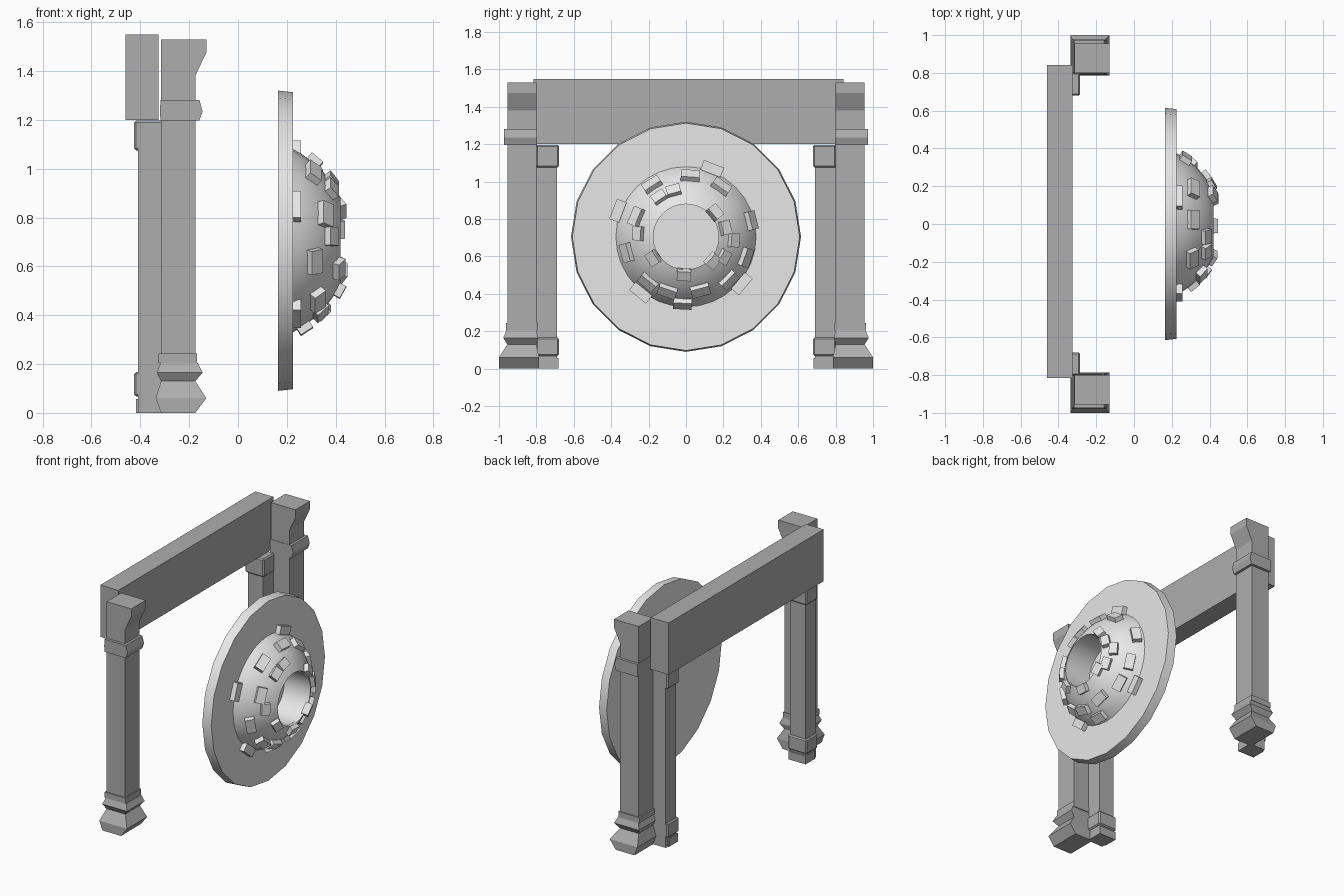
import bpy, bmesh, math
from mathutils import Vector, Matrix

if "Cube" in bpy.data.objects:
    bpy.data.objects.remove(bpy.data.objects["Cube"])


def material(name, v):
    m = bpy.data.materials.new(name)
    m.diffuse_color = (v, v, v, 1)
    m.use_nodes = True
    m.node_tree.nodes["Principled BSDF"].inputs["Base Color"].default_value = m.diffuse_color
    return m


dark_stone = material("dark stone", 0.42)
light_stone = material("light stone", 0.8)


def finish(bm, name, mat, smooth=False):
    bmesh.ops.recalc_face_normals(bm, faces=bm.faces)
    me = bpy.data.meshes.new(name)
    bm.to_mesh(me)
    bm.free()
    me.materials.append(mat)
    if smooth:
        me.shade_smooth()
        me.set_sharp_from_angle(angle=math.radians(35))
    ob = bpy.data.objects.new(name, me)
    bpy.context.collection.objects.link(ob)
    return ob


def loft(name, levels, side=1, bevel=0):
    """Stack rectangles (z, x0, x1, y0, y1) into one closed solid."""
    bm = bmesh.new()
    rings = [[bm.verts.new((x, y * side, z))
              for x, y in ((x0, y0), (x1, y0), (x1, y1), (x0, y1))]
             for z, x0, x1, y0, y1 in levels]
    for a, b in zip(rings, rings[1:]):
        for i in range(4):
            j = (i + 1) % 4
            bm.faces.new((a[i], a[j], b[j], b[i]))
    bm.faces.new(rings[0])
    bm.faces.new(rings[-1])
    ob = finish(bm, name, dark_stone)
    if bevel:
        mod = ob.modifiers.new("soft edges", 'BEVEL')
        mod.width = bevel
        mod.segments = 1
    return ob


def box(name, x0, x1, y0, y1, z0, z1, side=1, bevel=0):
    return loft(name, [(z0, x0, x1, y0, y1), (z1, x0, x1, y0, y1)], side, bevel)


CZ = 0.705  # height of the wheel axis


def revolve(name, profile, n, mat, cap):
    """Turn (x, radius) points around the horizontal wheel axis."""
    bm = bmesh.new()
    rings = []
    for x, r in profile:
        rings.append([bm.verts.new((x, r * math.cos(t), CZ + r * math.sin(t)))
                      for t in (2 * math.pi * i / n for i in range(n))])
    for a, b in zip(rings, rings[1:]):
        for i in range(n):
            j = (i + 1) % n
            bm.faces.new((a[i], a[j], b[j], b[i]))
    if cap:
        bm.faces.new(rings[0])
        bm.faces.new(rings[-1])
    return finish(bm, name, mat, True)


# Lintel beam
box("lintel", -0.46, -0.325, -0.815, 0.842, 1.2, 1.55)

for side, tag in ((-1, "front"), (1, "back")):
    # Main post with flared head
    loft(tag + "_post", [(0.2, -0.315, -0.175, 0.8, 0.955),
                         (1.38, -0.315, -0.175, 0.8, 0.955),
                         (1.475, -0.315, -0.13, 0.8, 0.955),
                         (1.53, -0.315, -0.13, 0.8, 0.955)], side)
    # Collar under the head
    loft(tag + "_collar", [(1.197, -0.317, -0.158, 0.797, 0.973),
                           (1.235, -0.32, -0.145, 0.797, 0.973),
                           (1.282, -0.317, -0.158, 0.797, 0.973)], side)
    # Moulded foot
    loft(tag + "_foot", [(0.0, -0.315, -0.175, 0.785, 1.0),
                         (0.06, -0.337, -0.13, 0.785, 1.0),
                         (0.13, -0.315, -0.175, 0.8, 0.955),
                         (0.165, -0.332, -0.145, 0.79, 0.977),
                         (0.205, -0.317, -0.165, 0.8, 0.96)], side)
    box(tag + "_foot_ring", -0.325, -0.168, 0.795, 0.963, 0.205, 0.243, side)
    # Inner post carrying the lintel
    box(tag + "_inner_post", -0.41, -0.295, 0.69, 0.802, 0.0, 1.1, side)
    box(tag + "_inner_cap", -0.425, -0.285, 0.68, 0.802, 1.075, 1.197, side, 0.008)
    box(tag + "_inner_foot", -0.425, -0.285, 0.68, 0.802, 0.068, 0.167, side, 0.008)
    box(tag + "_inner_plinth", -0.418, -0.29, 0.682, 0.78, 0.0, 0.056, side)

# Wheel disc
revolve("disc", [(0.163, 0.615), (0.225, 0.608)], 20, light_stone, True)

# Hollow dome: sphere slice with a straight bore
X0, R = 0.04, 0.418
a0, a1 = math.asin(0.375 / R), math.asin(0.175 / R)
arc = [a0 + (a1 - a0) * i / 8 for i in range(9)]
prof = [(X0 + R * math.cos(a), R * math.sin(a)) for a in arc]
revolve("dome", prof + [(0.224, 0.175)], 32, light_stone, False)

# Studs scattered over the dome: (angle, radius from axis)
outer = [(69, .39), (159, .39), (231, .385), (-40, .39)]
middle = [(14, .35), (86, .32), (123, .325), (158, .28), (195, .32), (230, .31),
          (251, .30), (-75, .29), (-19, .33), (-45, .32), (55, .32), (267, .35)]
inner = [(105, .25), (124, .25), (176, .25), (213, .205), (267, .2),
         (-42, .19), (-28, .225), (-4, .25), (13, .21), (40, .2)]


def studs(name, spots, size):
    bm = bmesh.new()
    for deg, r in spots:
        t = math.radians(deg)
        radial = Vector((0, math.cos(t), math.sin(t)))
        tang = Vector((0, -math.sin(t), math.cos(t)))
        if r > 0.375:  # resting on the disc
            normal = Vector((1, 0, 0))
            pos = radial * r + normal * 0.24
        else:
            a = math.asin(r / R)
            normal = Vector((math.cos(a), 0, 0)) + radial * math.sin(a)
            pos = Vector((X0, 0, 0)) + normal * (R + 0.004)
        pos.z += CZ
        across = normal.cross(tang)
        rot = Matrix((tang, across, normal)).transposed().to_4x4()
        bmesh.ops.create_cube(bm, size=1, matrix=Matrix.Translation(pos) @ rot
                              @ Matrix.Diagonal((*size, 1)))
    finish(bm, name, light_stone)


studs("outer_studs", outer, (0.115, 0.055, 0.036))
studs("middle_studs", middle, (0.1, 0.06, 0.045))
studs("inner_studs", inner, (0.075, 0.055, 0.045))
